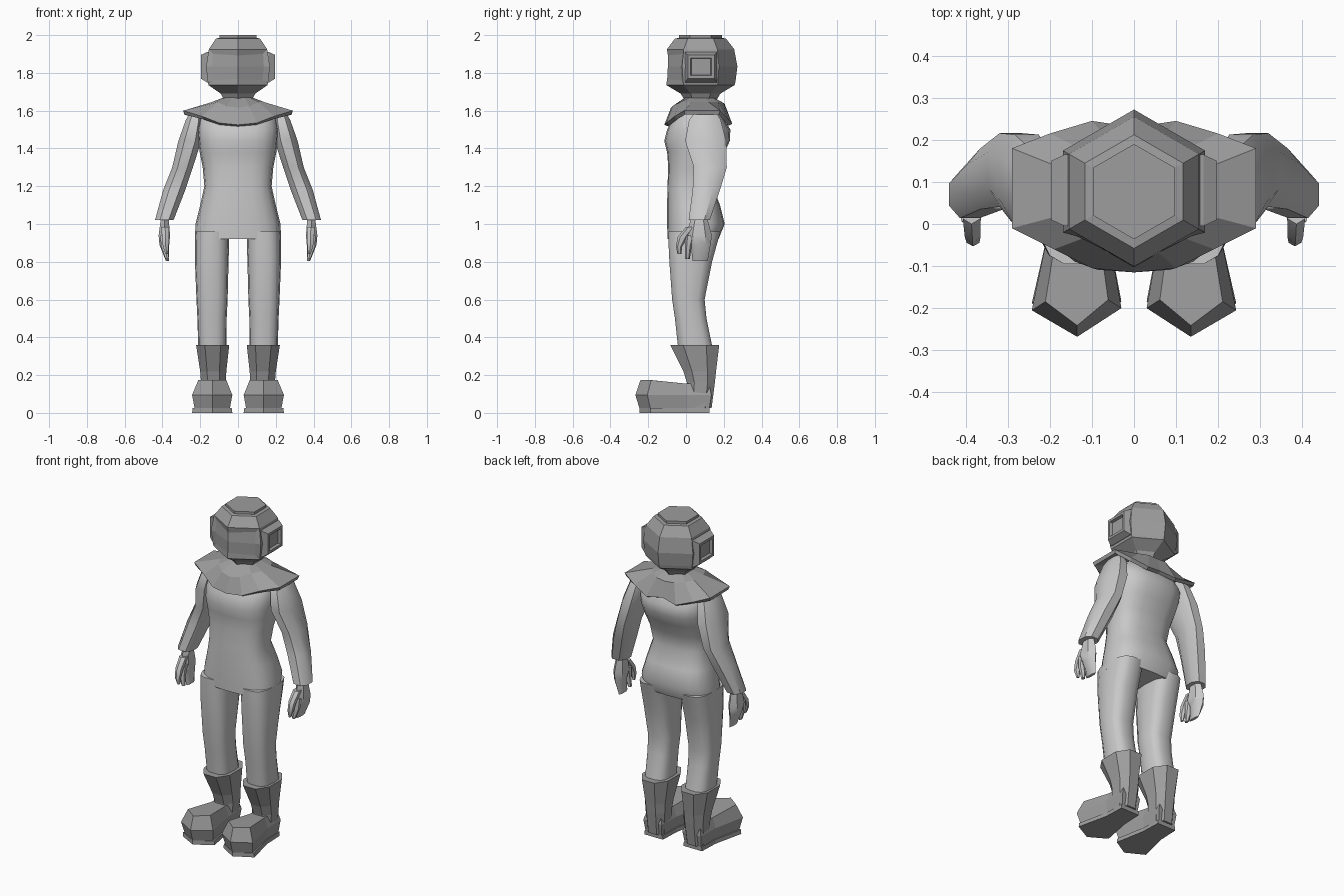
import bpy, bmesh, math
from mathutils import Vector

if "Cube" in bpy.data.objects:
    bpy.data.objects.remove(bpy.data.objects["Cube"])


def material(name, v):
    m = bpy.data.materials.new(name)
    m.diffuse_color = (v, v, v, 1)
    m.use_nodes = True
    m.node_tree.nodes["Principled BSDF"].inputs["Base Color"].default_value = m.diffuse_color
    return m


SUIT = material("light grey", 0.58)
GEAR = material("mid grey", 0.34)


def loft(name, rings, mat, mirror=False, smooth=None, caps=True, edit=None):
    """Skin a list of equal-length point rings into one object."""
    bm = bmesh.new()
    vs = [[bm.verts.new(p) for p in r] for r in rings]
    n = len(rings[0])
    for a, b in zip(vs, vs[1:]):
        for i in range(n):
            j = (i + 1) % n
            bm.faces.new((a[i], a[j], b[j], b[i]))
    if caps:
        bm.faces.new(vs[0])
        bm.faces.new(vs[-1])
    bmesh.ops.recalc_face_normals(bm, faces=bm.faces)
    if edit:
        edit(bm)
    me = bpy.data.meshes.new(name)
    bm.to_mesh(me)
    bm.free()
    me.materials.append(mat)
    ob = bpy.data.objects.new(name, me)
    bpy.context.collection.objects.link(ob)
    if mirror:
        ob.modifiers.new("mirror", 'MIRROR').use_mirror_merge = False
    if smooth:
        bpy.ops.object.select_all(action='DESELECT')
        bpy.context.view_layer.objects.active = ob
        ob.select_set(True)
        bpy.ops.object.shade_smooth_by_angle(angle=math.radians(smooth))
    return ob


def oval(z, x0, x1, y0, y1, n=16, power=1.0, turn=0.0):
    """Level ring filling a box; power below 1 squares it off."""
    pts = []
    for i in range(n):
        a = turn + math.tau * i / n
        c, s = math.cos(a), math.sin(a)
        c = math.copysign(abs(c) ** power, c)
        s = math.copysign(abs(s) ** power, s)
        pts.append(((x0 + x1) / 2 + (x1 - x0) / 2 * c,
                    (y0 + y1) / 2 + (y1 - y0) / 2 * s, z))
    return pts


# Suit torso: z, half width, front, back
torso = [(0.92, .228, -.098, .172), (1.0, .225, -.1, .205), (1.1, .2, -.1, .18),
         (1.2, .178, -.098, .14), (1.3, .187, -.094, .165), (1.38, .203, -.1, .205),
         (1.44, .21, -.115, .232), (1.5, .215, -.1, .235), (1.57, .2, -.065, .19),
         (1.64, .1, 0, .14)]
loft("suit_torso", [oval(z, -w, w, a, b, 20, .75) for z, w, a, b in torso], SUIT, smooth=60)

# Trouser legs
leg = [(.96, .045, .226, -.097, .185), (.9, .047, .228, -.095, .168),
       (.8, .05, .228, -.09, .14), (.6, .055, .22, -.075, .1),
       (.5, .06, .215, -.06, .11), (.33, .062, .21, -.042, .145)]
loft("trouser_leg", [oval(*r, 14, .7) for r in leg], SUIT, True, 60)

# Sleeves
arm = [(1.6, .2, .25, .05, .16), (1.55, .18, .28, .01, .19), (1.44, .19, .32, -.012, .22),
       (1.3, .235, .352, .035, .222), (1.18, .275, .4, .03, .185), (1.02, .338, .443, .01, .13)]
loft("sleeve", [oval(*r, 8, .85, math.pi / 8) for r in arm], SUIT, True, 40)

# Hands
hand_parts = {
    "palm": [(1.04, .365, .41, .03, .11), (.94, .355, .425, 0, .137),
             (.89, .36, .42, .025, .13), (.805, .365, .383, .035, .115)],
    "index_finger": [(.94, .36, .415, -.005, .05), (.88, .365, .41, -.005, .03),
                     (.815, .365, .385, -.005, .02)],
    "thumb": [(.985, .362, .41, 0, .05), (.93, .362, .405, -.045, .01),
              (.88, .365, .4, -.053, -.02), (.84, .37, .385, -.045, -.025)],
}
for part, rows in hand_parts.items():
    loft(part, [oval(*r, 6, 1, math.pi / 2) for r in rows], SUIT, True, 40)


# Boot shaft
shaft = [(.025, .07, .195, 0, .14), (.16, .06, .2, 0, .158), (.22, .057, .205, -.02, .165),
         (.36, .04, .228, -.092, .185)]
boot = [loft("boot_shaft", [oval(*r, 8, .85, math.pi / 8) for r in shaft], GEAR, True)]

# Boot foot and sole share one outline, widest at the ball
foot_plan = [(.07, .135), (.195, .135), (.2, 0), (.243, -.205), (.135, -.268), (.03, -.2), (.065, 0)]


def foot(z, sx, sy):
    return [(.135 + (x - .135) * sx, y * sy, z + (.018 if z > .15 and y < -.1 else 0))
            for x, y in foot_plan]


boot.append(loft("boot_foot", [foot(.025, .88, .92), foot(.095, 1, 1), foot(.155, .7, .9)],
                 GEAR, True))
boot.append(loft("boot_sole", [foot(0, 1, .92), foot(.025, .97, .92)], GEAR, True))

# Shoulder cape: half outlines run from front centre to back centre
edge = [(0, -.115, 1.525), (.1, -.105, 1.535), (.19, -.06, 1.57), (.29, -.01, 1.6),
        (.29, .18, 1.6), (.2, .215, 1.565), (.1, .245, 1.53), (0, .23, 1.545)]
top = [(0, -.08, 1.615), (.06, -.07, 1.625), (.11, -.03, 1.645), (.14, .03, 1.645),
       (.14, .12, 1.645), (.11, .17, 1.645), (.06, .2, 1.64), (0, .205, 1.635)]


def whole(half):
    return half + [(-x, y, z) for x, y, z in half[-2:0:-1]]


collar = [(x * .5, .078 + (y - .078) * .5, 1.672) for x, y, z in top]
cape = loft("shoulder_cape", [whole(edge), whole(top), whole(collar)], GEAR, caps=False)
sol = cape.modifiers.new("thickness", 'SOLIDIFY')
sol.thickness = .022


# Six-sided helmet with a recessed front window
def hexagon(z, r, front=0):
    pts = [(r * math.sin(math.tau * k / 6), .077 - r * math.cos(math.tau * k / 6), z)
           for k in range(6)]
    pts[0] = (0, pts[0][1] + front, z)
    return pts


def window(bm):
    faces = [f for f in bm.faces if f.normal.y < -.6
             and 1.74 < f.calc_center_median().z < 1.92]
    bmesh.ops.inset_region(bm, faces=faces, thickness=.032, depth=-.008)


helmet = [(1.64, .075, 0), (1.69, .105, 0), (1.735, .18, 0), (1.755, .185, 0),
          (1.835, .195, .014), (1.925, .178, 0), (1.982, .135, 0),
          (1.985, .113, 0), (2.0, .113, 0)]
loft("helmet", [hexagon(*r) for r in helmet], GEAR, edit=window)


# Side ports with sunken panes
def port(x, y0, y1, z0, z1):
    return [(x, y0, z0), (x, y1, z0), (x, y1, z1), (x, y0, z1)]


loft("side_port", [port(.14, -.005, .165, 1.75, 1.91), port(.165, -.005, .165, 1.75, 1.91),
                   port(.197, .01, .15, 1.77, 1.895), port(.197, .025, .135, 1.785, 1.88),
                   port(.182, .03, .13, 1.79, 1.875)], GEAR, True)
